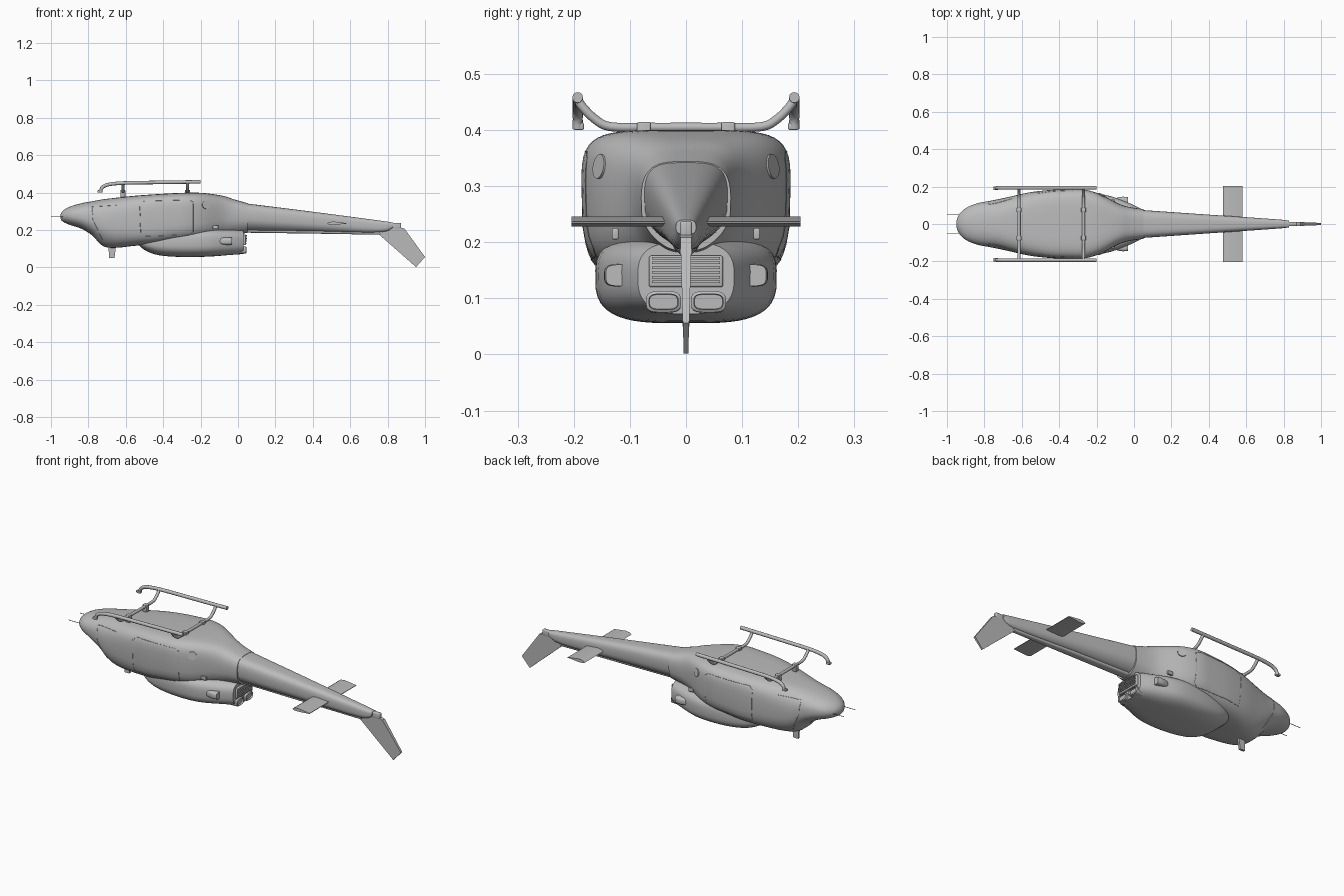
import bpy, bmesh, math
from mathutils import Vector
from mathutils.bvhtree import BVHTree

if "Cube" in bpy.data.objects:
    bpy.data.objects.remove(bpy.data.objects["Cube"], do_unlink=True)

grey = bpy.data.materials.new("light grey")
grey.use_nodes = True
grey.diffuse_color = (0.5, 0.5, 0.5, 1)
grey.node_tree.nodes["Principled BSDF"].inputs["Base Color"].default_value = (0.5, 0.5, 0.5, 1)


def finish(name, bm, angle=35):
    bmesh.ops.recalc_face_normals(bm, faces=bm.faces)
    me = bpy.data.meshes.new(name)
    bm.to_mesh(me)
    bm.free()
    ob = bpy.data.objects.new(name, me)
    bpy.context.collection.objects.link(ob)
    me.materials.append(grey)
    bpy.ops.object.select_all(action='DESELECT')
    ob.select_set(True)
    bpy.context.view_layer.objects.active = ob
    bpy.ops.object.shade_smooth_by_angle(angle=math.radians(angle))
    return ob


def spline(rows, steps):
    """Smooth curve through rows of values."""
    out = []
    for i in range(len(rows) - 1):
        quad = [rows[max(0, min(len(rows) - 1, i + k))] for k in (-1, 0, 1, 2)]
        for s in range(steps):
            u = s / steps
            out.append([0.5 * (2 * b + (c - a) * u + (2 * a - 5 * b + 4 * c - d) * u * u
                               + (3 * b - a - 3 * c + d) * u ** 3) for a, b, c, d in zip(*quad)])
    return out + [list(rows[-1])]


def skin(bm, rings):
    loops = [[bm.verts.new(p) for p in ring] for ring in rings]
    n = len(loops[0])
    for a, b in zip(loops, loops[1:]):
        for i in range(n):
            bm.faces.new((a[i], a[(i + 1) % n], b[(i + 1) % n], b[i]))
    bm.faces.new(loops[0])
    bm.faces.new(loops[-1][::-1])


def loft(name, stations, steps=4, sides=48, cy=0):
    """Stations: x, half width, low z, high z, squareness, narrowing of the low half."""
    rings = []
    for x, w, lo, hi, n, t in spline(stations, steps):
        ring = []
        for i in range(sides):
            a = 2 * math.pi * (i + 0.5) / sides
            c = math.copysign(abs(math.cos(a)) ** (2 / n), math.cos(a))
            s = math.copysign(abs(math.sin(a)) ** (2 / n), math.sin(a))
            y = w * c * (1 - t * min(0, s) ** 2)
            ring.append((x, cy + y, (lo + hi) / 2 + (hi - lo) / 2 * s))
        rings.append(ring)
    bm = bmesh.new()
    skin(bm, rings)
    return finish(name, bm)


def tube(name, points, r, sides=12):
    pts = [Vector(p) for p in points]
    rings = []
    for i, p in enumerate(pts):
        d = (pts[min(i + 1, len(pts) - 1)] - pts[max(i - 1, 0)]).normalized()
        u = d.cross(Vector((0, 0, 1)) if abs(d.z) < 0.9 else Vector((0, 1, 0))).normalized()
        v = d.cross(u)
        rings.append([p + r * (u * math.cos(2 * math.pi * k / sides) + v * math.sin(2 * math.pi * k / sides))
                      for k in range(sides)])
    bm = bmesh.new()
    skin(bm, rings)
    return finish(name, bm, 50)


def slab(name, outline, half):
    """Outline in x, z; half gives the half thickness at a height."""
    bm = bmesh.new()
    skin(bm, [[(x, s * half(z), z) for x, z in outline] for s in (-1, 1)])
    return finish(name, bm)


def block(name, lo, hi, bevel=0.0):
    bm = bmesh.new()
    bmesh.ops.create_cube(bm, size=1)
    for v in bm.verts:
        v.co = [(a + b) / 2 + c * (b - a) for a, b, c in zip(lo, hi, v.co)]
    if bevel:
        bmesh.ops.bevel(bm, geom=bm.edges[:], offset=bevel, segments=3, profile=0.5, affect='EDGES')
    return finish(name, bm)


# Main body, tail boom and engine cowling
fuselage = loft("fuselage", [
    (-.95, .012, .262, .282, 2, 0), (-.937, .048, .245, .303, 2, 0), (-.9, .085, .228, .325, 2.2, 0),
    (-.84, .11, .208, .343, 2.4, 0), (-.78, .122, .172, .354, 2.7, .1), (-.725, .133, .116, .364, 3, .25),
    (-.66, .147, .105, .372, 3.5, .2), (-.56, .169, .115, .383, 4.2, .12), (-.45, .182, .126, .391, 5, .1),
    (-.35, .186, .138, .397, 5, .1), (-.265, .184, .148, .4, 5, .1), (-.18, .159, .156, .398, 4.5, .12),
    (-.08, .108, .166, .383, 3.6, .25), (-.02, .09, .174, .364, 3.3, .35), (.05, .08, .185, .344, 3.3, .4)])
loft("tail_boom", [(.04, .075, .198, .343, 3.6, .4), (.4, .05, .193, .298, 3.4, .3),
                   (.75, .026, .187, .252, 3, .1), (.83, .018, .214, .24, 3, 0)])
loft("driveshaft_cover", [(.04, .024, .186, .21, 3, 0), (.4, .02, .181, .205, 3, 0),
                          (.76, .012, .175, .2, 3, 0)], 2, 20)
loft("engine_cowling", [
    (-.53, .08, .118, .16, 2.5, 0), (-.49, .118, .088, .18, 3, .1), (-.42, .143, .065, .2, 3.4, .1),
    (-.3, .16, .056, .21, 3.6, .1), (-.16, .157, .058, .21, 3.6, .1), (-.04, .118, .067, .205, 3.3, .1),
    (.03, .086, .072, .2, 3, .1)])

# Engine rear: louvre grille and oval exhausts
block("grille_frame", (.0, -.066, .12), (.042, .066, .176), .004)
for i in range(6):
    z = .127 + i * .0085
    block("grille_slat", (.04, -.061, z), (.047, .061, z + .0045))
for s, side in ((1, "left"), (-1, "right")):
    cy = s * .04
    loft(f"{side}_exhaust", [(0, .031, .073, .113, 3.5, 0), (.042, .031, .075, .113, 3.5, 0),
                             (.045, .026, .08, .108, 3.5, 0), (.036, .025, .081, .107, 3.5, 0)], 1, 28, cy)
    # Side scoop with a rounded front
    loft(f"{side}_scoop", [(-.115, .008, .135, .145, 2.5, 0), (-.1, .022, .124, .158, 3, 0),
                           (-.06, .03, .121, .161, 3.5, 0), (-.032, .027, .122, .16, 3.5, 0)], 3, 24, s * .116)

# Tail surfaces
slab("tail_fin", [(.75, .18), (.83, .215), (.84, .222), (.89, .208), (1, .056), (.952, .002)],
     lambda z: .004 + .03 * z)
block("tail_gearbox", (.8, -.011, .205), (.872, .011, .238), .005)
slab("stabilizer", [(.475, .235), (.487, .243), (.51, .246), (.58, .237), (.58, .234), (.51, .228), (.487, .229)],
     lambda z: .204)

# Landing skids and cross tubes
skid_path = spline([(-.735, .402), (-.73, .422), (-.71, .438), (-.67, .447), (-.6, .452), (-.42, .455), (-.2, .458)], 4)
for s, side in ((1, "left"), (-1, "right")):
    tube(f"{side}_skid", [(x, s * .193, z) for x, z in skid_path], .0095)
    block(f"{side}_skid_toe", (-.751, s * .191 - .009, .4), (-.726, s * .191 + .009, .413), .003)
half = spline([(.0, .405), (.07, .405), (.135, .406), (.163, .42), (.185, .442), (.193, .455)], 4)
for x, place in ((-.615, "front"), (-.27, "rear")):
    path = [(x, -y, z) for y, z in half[:0:-1]] + [(x, y, z) for y, z in half]
    tube(f"{place}_cross_tube", path, .008)
    for s in (1, -1):
        block(f"{place}_tube_clamp", (x - .013, s * .075 - .012, .375), (x + .013, s * .075 + .012, .414), .003)

# Nose probes and cabin blade
for s, side in ((1, "left"), (-1, "right")):
    tube(f"{side}_nose_probe", [(-1, s * .05, .272), (-.92, s * .05, .272)], .0016, 8)
slab("roof_blade", [(-.692, .118), (-.652, .118), (-.66, .05), (-.69, .05)], lambda z: .006)

# Panel seams laid on the body sides
bm = bmesh.new()
bm.from_mesh(fuselage.data)
tree = BVHTree.FromBMesh(bm)
bm.free()


def on_side(x, z, s):
    hit = tree.ray_cast(Vector((x, s, z)), Vector((0, -s, 0)))[0]
    return hit or Vector((x, 0, z))


def seam(name, corners, s):
    pts = []
    for (xa, za), (xb, zb) in zip(corners, corners[1:]):
        pts += [on_side(xa + (xb - xa) * k / 8, za + (zb - za) * k / 8, s) for k in range(8)]
    tube(name, pts + [on_side(*corners[-1], s)], .0012, 6)


for s, side in ((1, "left"), (-1, "right")):
    seam(f"{side}_sliding_door_seam", [(-.52, .17), (-.525, .335), (-.505, .355), (-.26, .362), (-.24, .35),
                                       (-.24, .19), (-.26, .175), (-.52, .165)], s)
    seam(f"{side}_cockpit_seam", [(-.65, .333), (-.78, .325), (-.775, .25), (-.725, .15)], s)
    # Round port cover lying on the skin
    centre = on_side(-.172, .335, s)
    normal = tree.find_nearest(centre)[1]
    tube(f"{side}_port_cover", [centre - normal * .004, centre + normal * .003], .022, 24)
    block(f"{side}_vent", (-.135, s * .126 - .006, .205), (-.105, s * .126 + .006, .225), .003)
